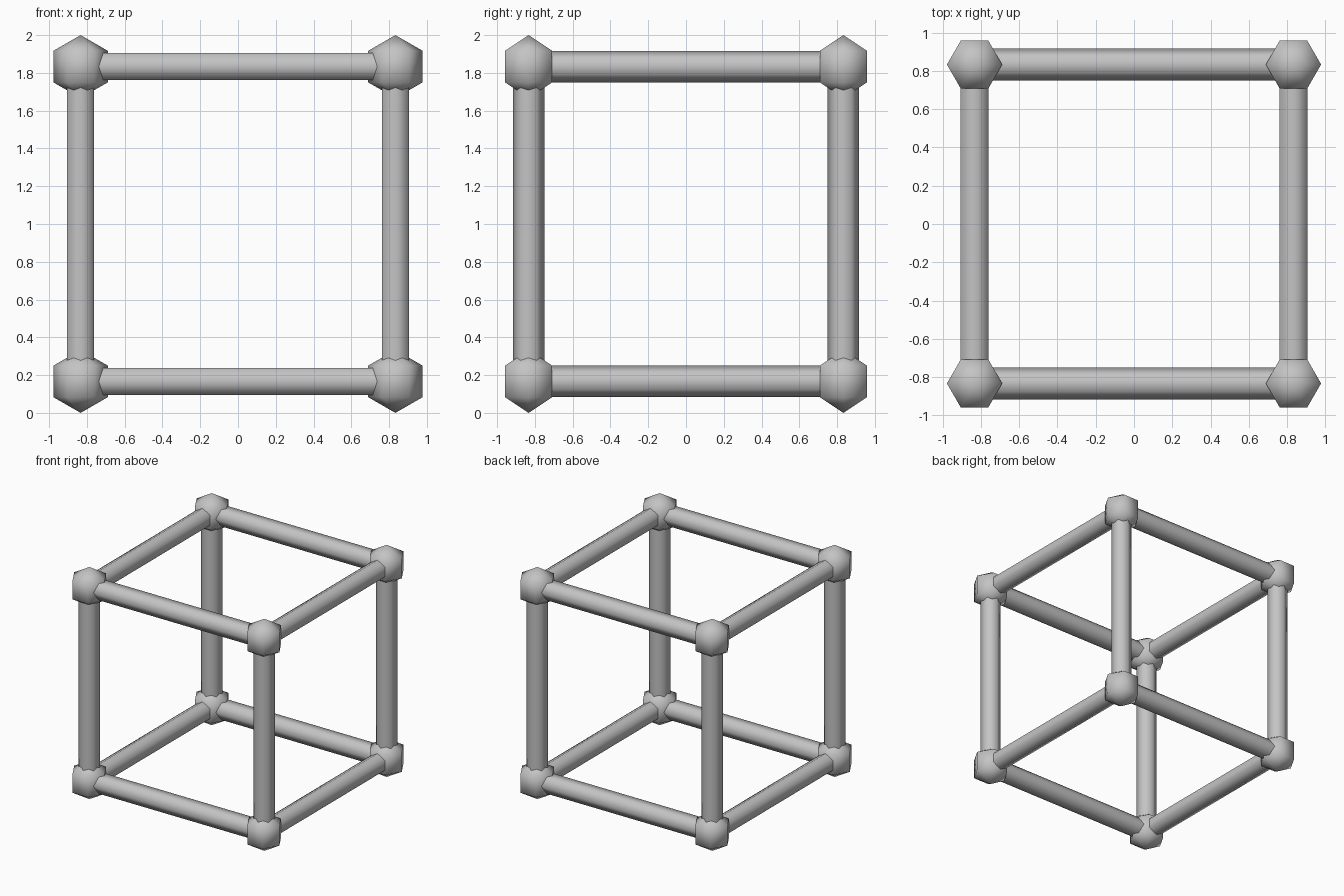
import bpy, bmesh, math
from itertools import product

if "Cube" in bpy.data.objects:
    bpy.data.objects.remove(bpy.data.objects["Cube"])

SIDES = 6
NODE_R = 1 / 6            # corner ball radius
STRUT_R = 1 / 12          # bar radius
C = 1 - NODE_R            # distance of corners from the cube centre

grey = bpy.data.materials.new("grey")
grey.diffuse_color = (0.55, 0.55, 0.55, 1)
grey.use_nodes = True
grey.node_tree.nodes["Principled BSDF"].inputs["Base Color"].default_value = grey.diffuse_color


def lathe(name, profile, start, location, rotation=(0, 0, 0)):
    """Spin (radius, height) points around z; closes both ends."""
    bm = bmesh.new()
    rings = []
    for r, z in profile:
        ring = []
        for i in range(SIDES):
            a = start + 2 * math.pi * i / SIDES
            ring.append(bm.verts.new((r * math.cos(a), r * math.sin(a), z)))
        rings.append(ring)
    for low, high in zip(rings, rings[1:]):
        for i in range(SIDES):
            j = (i + 1) % SIDES
            bm.faces.new((low[i], low[j], high[j], high[i]))
    bm.faces.new(rings[0][::-1])
    bm.faces.new(rings[-1])
    bmesh.ops.remove_doubles(bm, verts=bm.verts[:], dist=1e-5)
    bmesh.ops.recalc_face_normals(bm, faces=bm.faces[:])
    mesh = bpy.data.meshes.new(name)
    bm.to_mesh(mesh)
    bm.free()
    mesh.materials.append(grey)
    obj = bpy.data.objects.new(name, mesh)
    bpy.context.collection.objects.link(obj)
    obj.location, obj.rotation_euler = location, rotation
    bpy.ops.object.select_all(action='DESELECT')
    obj.select_set(True)
    bpy.context.view_layer.objects.active = obj
    bpy.ops.object.shade_smooth_by_angle(angle=math.radians(70))


# Corner balls: six-sided, three-band spheres with points towards +x and -x
ball = [(NODE_R * math.cos(math.radians(t)), NODE_R * math.sin(math.radians(t)))
        for t in (-90, -30, 30, 90)]
for x, y, z in product((-C, C), repeat=3):
    lathe("corner_ball", ball, 0, (x, y, z + 1))

# Bars: hexagonal rods from corner centre to corner centre
rod = [(STRUT_R, -C), (STRUT_R, C)]
q = math.pi / 2
for a, b in product((-C, C), repeat=2):
    lathe("upright_bar", rod, q, (a, b, 1))
    lathe("cross_bar", rod, q, (0, a, b + 1), (0, q, 0))
    lathe("side_bar", rod, q, (a, 0, b + 1), (q, 0, 0))
